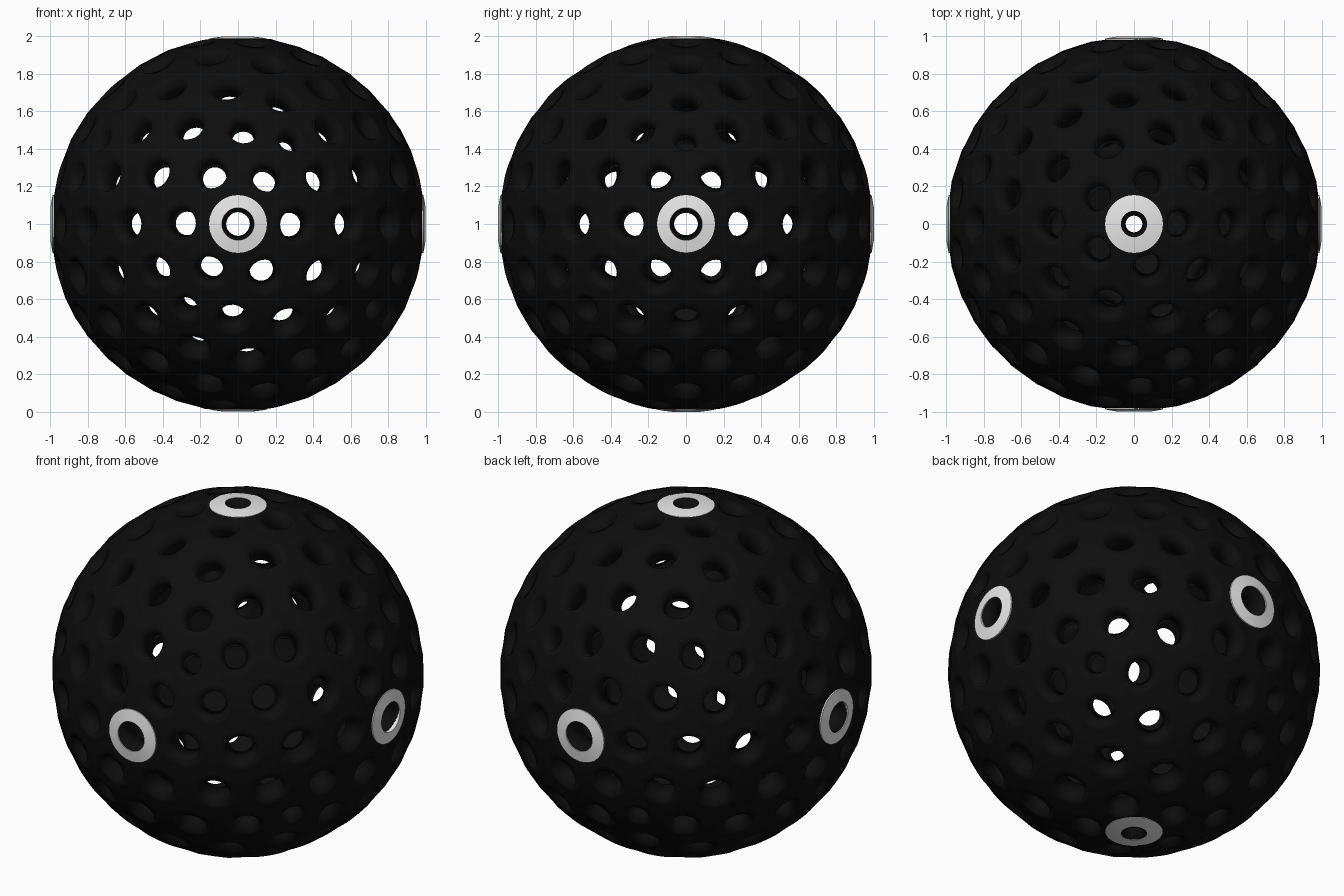
import bpy, bmesh, math
from mathutils import Vector

if "Cube" in bpy.data.objects:
    bpy.data.objects.remove(bpy.data.objects["Cube"])

CENTRE = Vector((0, 0, 1))


def material(name, rgb):
    m = bpy.data.materials.new(name)
    m.diffuse_color = (*rgb, 1)
    m.use_nodes = True
    m.node_tree.nodes["Principled BSDF"].inputs["Base Color"].default_value = m.diffuse_color
    return m


black = material("black_shell", (0.004, 0.004, 0.004))
white = material("pale_ring", (0.8, 0.8, 0.8))


def add_object(name, bm, mat):
    mesh = bpy.data.meshes.new(name)
    bm.to_mesh(mesh)
    bm.free()
    mesh.materials.append(mat)
    ob = bpy.data.objects.new(name, mesh)
    bpy.context.collection.objects.link(ob)
    return ob


# Perforated shell: every icosphere triangle becomes a hexagon, leaving a hole at each vertex
ico = bmesh.new()
bmesh.ops.create_icosphere(ico, subdivisions=3, radius=1.01)
bm = bmesh.new()
for f in ico.faces:
    pts = []
    for i in range(3):
        a, b = f.verts[i].co, f.verts[(i + 1) % 3].co
        pts += [a.lerp(b, 1 / 3), a.lerp(b, 2 / 3)]
    bm.faces.new([bm.verts.new(p + CENTRE) for p in pts])
ico.free()
bmesh.ops.remove_doubles(bm, verts=bm.verts, dist=0.001)
shell = add_object("perforated_shell", bm, black)
sub = shell.modifiers.new("round_holes", 'SUBSURF')
sub.levels = sub.render_levels = 2
wall = shell.modifiers.new("wall", 'SOLIDIFY')
wall.thickness = 0.12
wall.offset = -1

# Six pale rings around the holes on the main axes
SEG = 40
for name, d in (("front", (0, -1, 0)), ("back", (0, 1, 0)), ("right", (1, 0, 0)),
                ("left", (-1, 0, 0)), ("top", (0, 0, 1)), ("bottom", (0, 0, -1))):
    d = Vector(d)
    u = d.orthogonal().normalized()
    v = d.cross(u)
    hole = 0.07 if d.z else 0.086
    # profile (radius, height): inner lip, curved top, outer edge sunk into the shell
    profile = [(hole, 0.975), (hole, 1.0), (0.12, 0.994), (0.154, 0.988), (0.154, 0.962)]
    bm = bmesh.new()
    loops = []
    for r, h in profile:
        loops.append([bm.verts.new(CENTRE + d * h + r * (u * math.cos(t) + v * math.sin(t)))
                      for t in (2 * math.pi * k / SEG for k in range(SEG))])
    for a, b in zip(loops, loops[1:]):
        for k in range(SEG):
            j = (k + 1) % SEG
            bm.faces.new((a[k], b[k], b[j], a[j]))
    bmesh.ops.recalc_face_normals(bm, faces=bm.faces)
    if sum(f.normal.dot(d) for f in bm.faces) < 0:
        bmesh.ops.reverse_faces(bm, faces=bm.faces)
    add_object(name + "_ring", bm, white)

# Smooth shading with crisp hole edges
for ob in bpy.context.collection.objects:
    ob.select_set(True)
    bpy.context.view_layer.objects.active = ob
bpy.ops.object.shade_smooth_by_angle(angle=math.radians(30))
